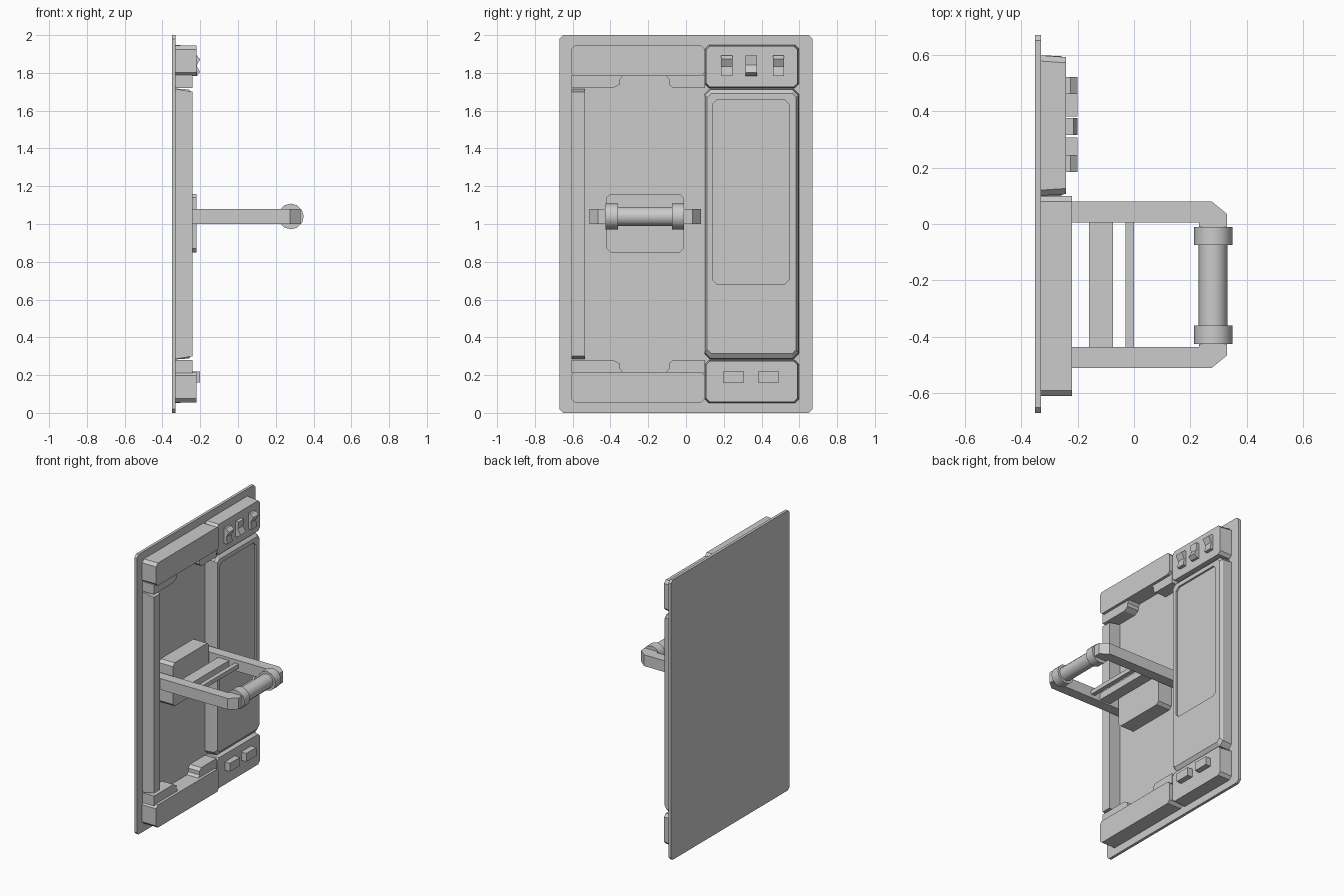
import bpy, bmesh, math
from mathutils import Vector

if "Cube" in bpy.data.objects:
    bpy.data.objects.remove(bpy.data.objects["Cube"])


def finish(name, bm):
    bmesh.ops.recalc_face_normals(bm, faces=bm.faces)
    me = bpy.data.meshes.new(name)
    bm.to_mesh(me)
    bm.free()
    ob = bpy.data.objects.new(name, me)
    bpy.context.collection.objects.link(ob)
    return ob


def octagon(y0, y1, z0, z1, c):
    return [(y0 + c, z0), (y1 - c, z0), (y1, z0 + c), (y1, z1 - c),
            (y1 - c, z1), (y0 + c, z1), (y0, z1 - c), (y0, z0 + c)]


def loft(name, rings):
    """Stack of chamfered rectangles (x, y0, y1, z0, z1, corner), capped at both ends."""
    bm = bmesh.new()
    loops = [[bm.verts.new((r[0], y, z)) for y, z in octagon(*r[1:])] for r in rings]
    for a, b in zip(loops, loops[1:]):
        for i in range(8):
            j = (i + 1) % 8
            bm.faces.new((a[i], a[j], b[j], b[i]))
    bm.faces.new(loops[0])
    bm.faces.new(loops[-1])
    return finish(name, bm)


def slab(name, x0, x1, y0, y1, z0, z1, c=0.01, t=0.0):
    return loft(name, [(x0, y0, y1, z0, z1, c),
                       (x1, y0 + t, y1 - t, z0 + t, z1 - t, c)])


def prism(name, pts, vec):
    """Extrude a flat outline along a vector."""
    bm = bmesh.new()
    face = bm.faces.new([bm.verts.new(p) for p in pts])
    new = bmesh.ops.extrude_face_region(bm, geom=[face])["geom"]
    bmesh.ops.translate(bm, vec=Vector(vec),
                        verts=[v for v in new if isinstance(v, bmesh.types.BMVert)])
    return finish(name, bm)


def box(name, x0, x1, y0, y1, z0, z1):
    return prism(name, [(x0, y0, z0), (x1, y0, z0), (x1, y1, z0), (x0, y1, z0)],
                 (0, 0, z1 - z0))


def cylinder(name, r, y0, y1):
    bpy.ops.mesh.primitive_cylinder_add(vertices=12, radius=r, depth=y1 - y0,
                                        location=(0.28, (y0 + y1) / 2, 1.04),
                                        rotation=(math.pi / 2, 0, 0))
    bpy.context.object.name = name
    bpy.ops.object.shade_smooth_by_angle(angle=math.radians(40))


BACK = -0.33

# Wall plate
slab("back_plate", -0.35, BACK, -0.67, 0.67, 0, 2, 0.02)

# Matching top and bottom blocks with their stepped tabs
tabs = {"outer": [(-0.605, 1.79), (-0.605, 1.72), (-0.385, 1.72), (-0.35, 1.74),
                  (-0.35, 1.765), (-0.33, 1.79)],
        "inner": [(-0.11, 1.79), (-0.09, 1.765), (-0.09, 1.74), (-0.07, 1.72),
                  (0.10, 1.72), (0.10, 1.79)]}
for side in ("top", "bottom"):
    def flip(z):
        return z if side == "top" else 2 - z
    za, zb = sorted((flip(1.783), flip(1.945)))
    slab(side + "_block", BACK, -0.22, -0.61, 0.10, za, zb, 0.02)
    for key, outline in tabs.items():
        prism(f"{side}_{key}_tab", [(BACK, y, flip(z)) for y, z in outline], (0.09, 0, 0))
    za, zb = sorted((flip(1.72), flip(1.948)))
    slab(side + "_control_block", BACK, -0.24, 0.10, 0.597, za, zb, 0.02, 0.006)

# Side rail with sloped ends
prism("side_rail", [(BACK, -0.605, 0.285), (-0.24, -0.605, 0.30),
                    (-0.24, -0.605, 1.70), (BACK, -0.605, 1.715)], (0, 0.07, 0))

# Side panel with tapered sides and a shallow recess
loft("side_panel", [(BACK, 0.097, 0.597, 0.283, 1.717, 0.03),
                    (-0.26, 0.10, 0.595, 0.288, 1.712, 0.03),
                    (-0.24, 0.112, 0.583, 0.315, 1.69, 0.02),
                    (-0.24, 0.14, 0.545, 0.68, 1.66, 0.025),
                    (-0.253, 0.14, 0.545, 0.68, 1.66, 0.025)])

# Rocker switches, the middle one flipped
rocker = [(-0.25, 0.055), (-0.225, 0.055), (-0.20, 0.035), (-0.222, -0.005),
          (-0.215, -0.055), (-0.25, -0.055)]
for i, (y, s) in enumerate(((0.215, 1), (0.345, -1), (0.49, 1))):
    prism(f"rocker_switch_{i + 1}", [(x, y - 0.03, 1.838 + s * z) for x, z in rocker],
          (0, 0.06, 0))

# Push buttons
for i, y in enumerate((0.195, 0.38)):
    box(f"push_button_{i + 1}", -0.25, -0.20, y, y + 0.112, 0.16, 0.22)

# Handle mount
slab("handle_mount", BACK, -0.22, -0.42, -0.013, 0.85, 1.16, 0.02)

# Handle arms, mirrored about the grip centre
CY = -0.215
arm = [(BACK, 0.22), (0.23, 0.22), (0.23, 0.20), (0.33, 0.20), (0.33, 0.25),
       (0.275, 0.295), (BACK, 0.295)]
for name, s in (("inner_arm", 1), ("outer_arm", -1)):
    prism(name, [(x, CY + s * y, 1.0) for x, y in arm], (0, 0, 0.08))

# Cross bars between the arms
box("wide_cross_bar", -0.16, -0.075, -0.437, 0.007, 1.01, 1.06)
box("thin_cross_bar", -0.03, 0.0, -0.437, 0.007, 1.025, 1.055)

# Grip and collars
cylinder("grip", 0.051, -0.40, -0.03)
cylinder("grip_collar_1", 0.068, -0.425, -0.36)
cylinder("grip_collar_2", 0.068, -0.075, -0.01)
